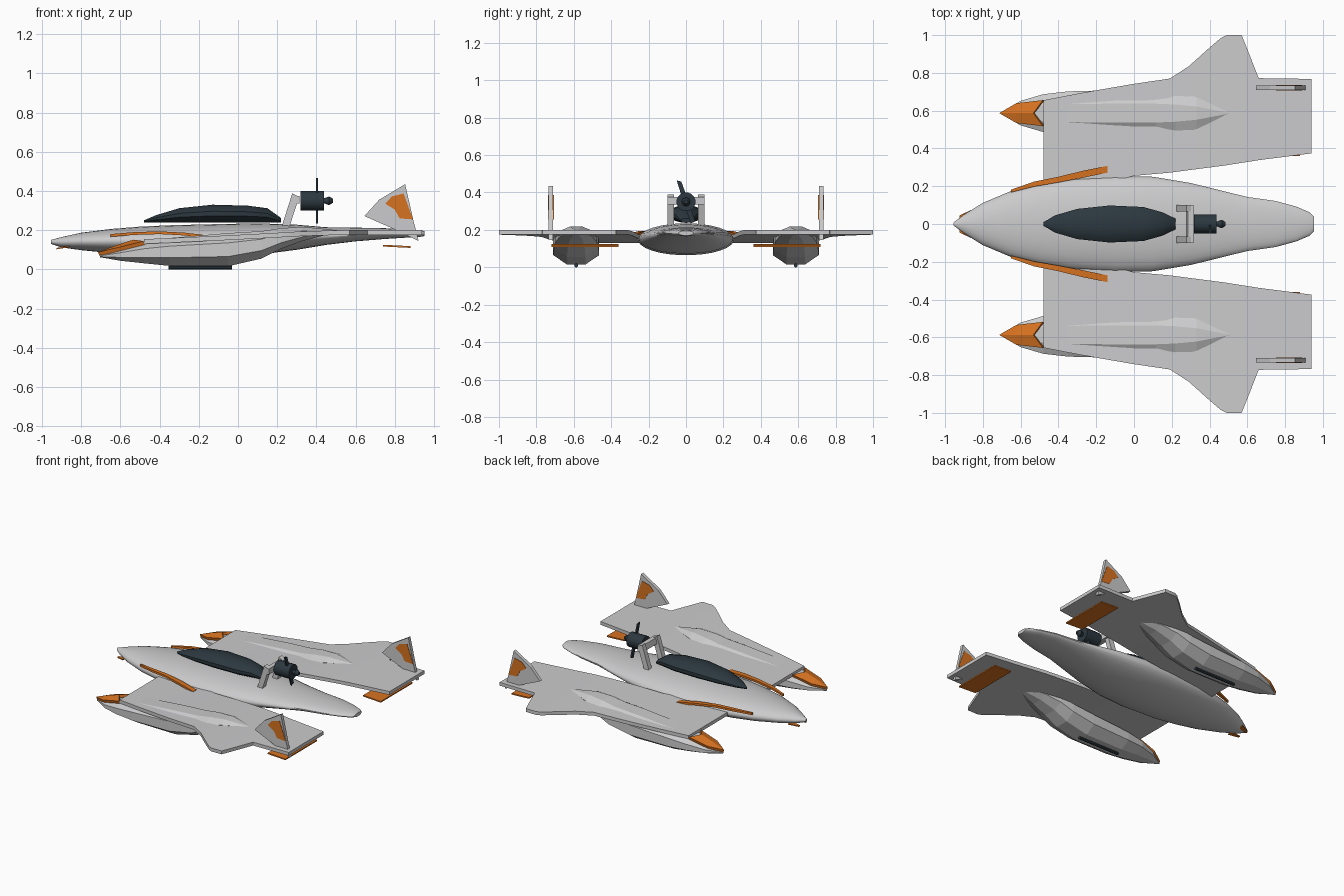
import bpy, bmesh, math


def material(name, rgb):
    m = bpy.data.materials.new(name)
    m.diffuse_color = (*rgb, 1)
    return m


GREY = material("light_grey", (0.6, 0.6, 0.61))
DARK = material("dark_slate", (0.025, 0.04, 0.05))
ORANGE = material("orange", (0.68, 0.17, 0.015))


def finish(bm, name, mat, smooth=None):
    bmesh.ops.recalc_face_normals(bm, faces=bm.faces)
    me = bpy.data.meshes.new(name)
    bm.to_mesh(me)
    bm.free()
    ob = bpy.data.objects.new(name, me)
    bpy.context.collection.objects.link(ob)
    me.materials.append(mat)
    if smooth:
        bpy.ops.object.select_all(action='DESELECT')
        ob.select_set(True)
        bpy.context.view_layer.objects.active = ob
        bpy.ops.object.shade_smooth_by_angle(angle=math.radians(smooth))
    return ob


def skin(rings, name, mat, smooth=None):
    """Bridge equal-length rings of points and cap both ends."""
    bm = bmesh.new()
    vs = [[bm.verts.new(p) for p in r] for r in rings]
    n = len(vs[0])
    for a, b in zip(vs, vs[1:]):
        for i in range(n):
            j = (i + 1) % n
            bm.faces.new((a[i], a[j], b[j], b[i]))
    bm.faces.new(vs[0])
    bm.faces.new(vs[-1])
    return finish(bm, name, mat, smooth)


def body(stations, name, mat, n=24, yc=0, smooth=None):
    """Loft along x; each station is (x, half width, bottom z, top z)."""
    off = math.pi / n
    k = 1 / math.cos(off)
    rings = []
    for x, w, z0, z1 in stations:
        rings.append([(x, yc + w * k * math.cos(off + 2 * math.pi * i / n),
                       (z0 + z1) / 2 + (z1 - z0) / 2 * k * math.sin(off + 2 * math.pi * i / n))
                      for i in range(n)])
    return skin(rings, name, mat, smooth)


def side_plate(pts, y0, y1, name, mat):
    """Outline in x,z extruded across y."""
    return skin([[(x, y, z) for x, z in pts] for y in (y0, y1)], name, mat)


def strip(stations, t, s, name, mat, smooth=None):
    """Sheet along x; each station is (x, inner y, outer y, z)."""
    rings = [[(x, s * a, z - t / 2), (x, s * b, z - t / 2),
              (x, s * b, z + t / 2), (x, s * a, z + t / 2)] for x, a, b, z in stations]
    return skin(rings, name, mat, smooth)


def cylinder_x(x0, x1, r, z, name, mat, n=16):
    return body([(x0, r, z - r, z + r), (x1, r, z - r, z + r)], name, mat, n, smooth=40)


# central hull
body([(-0.955, 0.008, 0.13, 0.15), (-0.9, 0.05, 0.112, 0.165), (-0.8, 0.112, 0.098, 0.187),
      (-0.65, 0.175, 0.083, 0.206), (-0.5, 0.213, 0.072, 0.218), (-0.35, 0.238, 0.066, 0.225),
      (-0.1, 0.255, 0.065, 0.231), (0.1, 0.25, 0.074, 0.235), (0.3, 0.217, 0.1, 0.228),
      (0.45, 0.18, 0.125, 0.215), (0.6, 0.143, 0.143, 0.213), (0.75, 0.122, 0.155, 0.21),
      (0.86, 0.092, 0.162, 0.205), (0.93, 0.062, 0.166, 0.2), (0.952, 0.04, 0.17, 0.195)],
     "hull", GREY, 28, smooth=40)

# cockpit canopy
body([(-0.48, 0.008, 0.238, 0.25), (-0.42, 0.045, 0.24, 0.276), (-0.3, 0.08, 0.24, 0.312),
      (-0.13, 0.098, 0.24, 0.33), (0.05, 0.09, 0.24, 0.325), (0.15, 0.062, 0.24, 0.312),
      (0.22, 0.028, 0.238, 0.262)], "canopy", DARK, 12, smooth=30)

# engine, hub and propeller
cylinder_x(0.318, 0.438, 0.05, 0.35, "engine", DARK)
cylinder_x(0.435, 0.455, 0.013, 0.35, "engine_shaft", DARK, 12)
body([(0.445, 0.015, 0.335, 0.365), (0.465, 0.022, 0.328, 0.372), (0.485, 0.01, 0.34, 0.36)],
     "propeller_hub", DARK, 12, smooth=50)
blade = [(-0.05, 0.465), (-0.025, 0.458), (0.014, 0.35), (0.05, 0.245),
         (0.025, 0.235), (-0.014, 0.35)]
skin([[(x, y, z) for y, z in blade] for x in (0.398, 0.408)], "propeller", DARK)

# bar across the engine mount
side_plate([(0.275, 0.335), (0.315, 0.335), (0.315, 0.375), (0.285, 0.375)],
           -0.1, 0.1, "engine_crossbar", GREY)

for s, side in ((1, "left"), (-1, "right")):
    # engine mount leg
    side_plate([(0.222, 0.215), (0.262, 0.215), (0.312, 0.37), (0.277, 0.388)],
               s * 0.065, s * 0.1, side + "_engine_leg", GREY)

    # wing
    strip([(-0.48, 0.18, 0.655, 0.142), (-0.3, 0.2, 0.69, 0.15), (-0.1, 0.23, 0.725, 0.159),
           (0.0, 0.255, 0.742, 0.164), (0.19, 0.272, 0.77, 0.174), (0.29, 0.285, 0.835, 0.18),
           (0.39, 0.298, 0.925, 0.184), (0.46, 0.307, 0.985, 0.186), (0.49, 0.311, 1.0, 0.187),
           (0.57, 0.324, 1.0, 0.188), (0.61, 0.33, 0.9, 0.188), (0.66, 0.338, 0.772, 0.188),
           (0.94, 0.374, 0.768, 0.188)], 0.024, s, side + "_wing", GREY, 30)

    # float pod under the wing
    yc = s * 0.587
    body([(-0.705, 0.004, 0.062, 0.072), (-0.6, 0.065, 0.044, 0.102),
          (-0.48, 0.1, 0.031, 0.136), (-0.35, 0.115, 0.018, 0.16), (-0.05, 0.123, 0.016, 0.185),
          (0.12, 0.12, 0.055, 0.195), (0.22, 0.11, 0.105, 0.21),
          (0.33, 0.085, 0.145, 0.217), (0.505, 0.004, 0.19, 0.2)],
         side + "_pod", GREY, 8, yc)

    # orange cap on the pod nose, notched at the rear
    bm = bmesh.new()
    half = [(-0.708, 0.0, 0.075), (-0.62, 0.05, 0.1), (-0.48, 0.066, 0.135)]
    ridge = [bm.verts.new((x, yc, z)) for x, z in ((-0.71, 0.078), (-0.62, 0.113), (-0.53, 0.142))]
    for q in (1, -1):
        edge = [bm.verts.new((x, yc + q * w, z)) for x, w, z in half[1:]]
        bm.faces.new((ridge[0], edge[0], ridge[1]))
        bm.faces.new((ridge[1], edge[0], edge[1], ridge[2]))
    cap = finish(bm, side + "_pod_cap", ORANGE)
    mod = cap.modifiers.new("thickness", 'SOLIDIFY')
    mod.thickness = 0.02
    mod.offset = 0

    # dark keel strip
    body([(-0.355, 0.009, 0.0, 0.02), (-0.03, 0.009, 0.0, 0.02)],
         side + "_keel_strip", DARK, 8, s * 0.587)

    # orange chine along the hull
    strip([(-0.65, 0.168, 0.182, 0.173), (-0.53, 0.198, 0.224, 0.183),
           (-0.4, 0.22, 0.25, 0.187), (-0.27, 0.245, 0.282, 0.18),
           (-0.14, 0.272, 0.308, 0.165)], 0.014, s, side + "_chine", ORANGE)

    # tail fin with an orange panel on each face
    yf = s * 0.722
    side_plate([(0.645, 0.272), (0.72, 0.355), (0.853, 0.435), (0.895, 0.25),
                (0.922, 0.145), (0.82, 0.195)], yf - 0.012, yf + 0.012, side + "_fin", GREY)
    side_plate([(0.752, 0.335), (0.785, 0.372), (0.845, 0.387), (0.893, 0.255), (0.825, 0.26),
                (0.8, 0.305)], yf - 0.015, yf + 0.015, side + "_fin_panel", ORANGE)

    # orange trim flap beneath the wing
    strip([(0.74, 0.36, 0.72, 0.121), (0.88, 0.36, 0.72, 0.114)], 0.009, s,
          side + "_trim_flap", ORANGE)

    # small orange vane beneath the nose
    strip([(-0.925, 0.03, 0.045, 0.106), (-0.86, 0.035, 0.075, 0.117)], 0.007, s,
          side + "_nose_vane", ORANGE)
